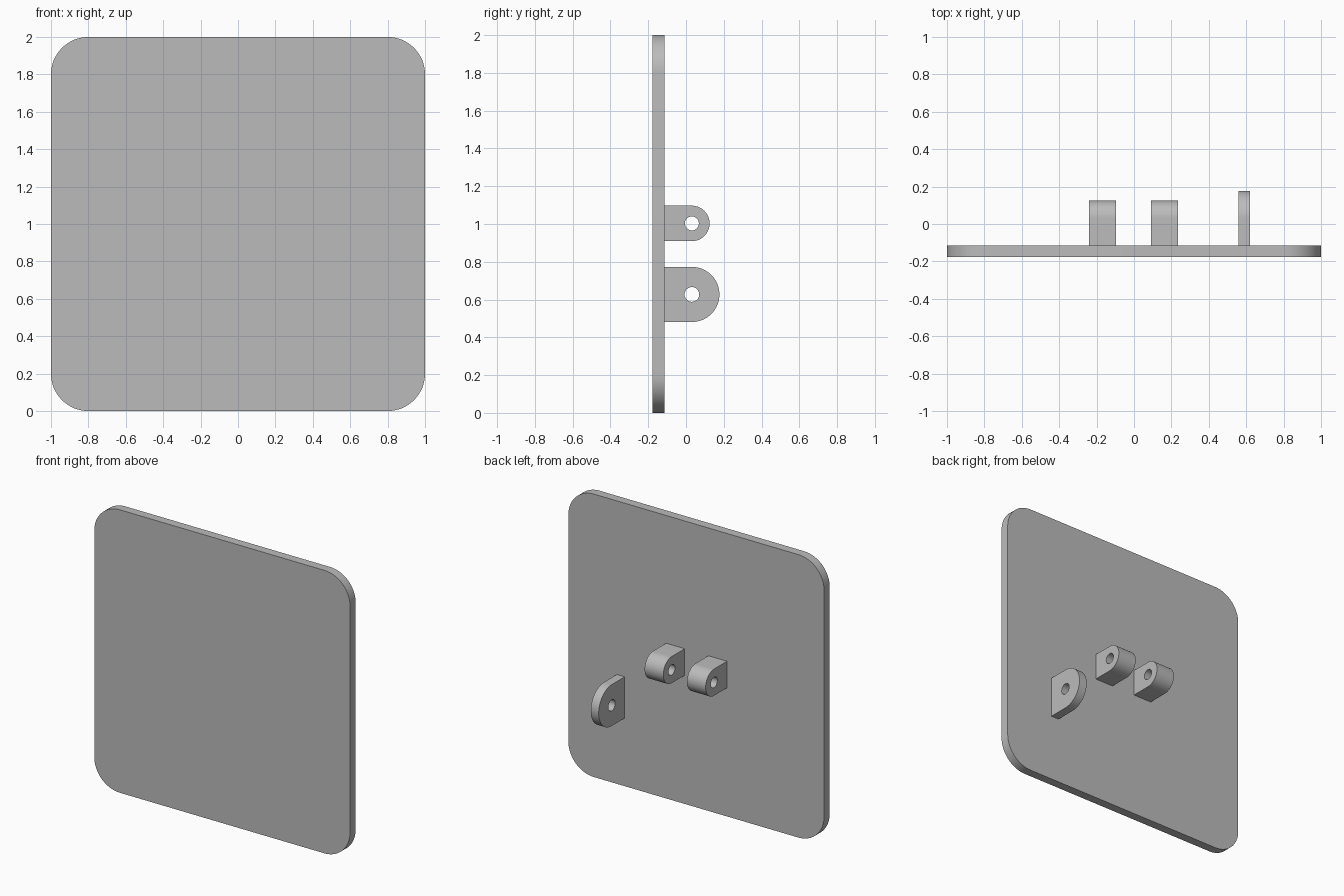
import bpy
import bmesh
from math import cos, sin, pi, radians
from mathutils import Vector

cube = bpy.data.objects.get("Cube")
if cube:
    bpy.data.objects.remove(cube, do_unlink=True)

grey = bpy.data.materials.new("plain grey")
grey.use_nodes = True
grey.diffuse_color = (0.5, 0.5, 0.5, 1)
grey.node_tree.nodes["Principled BSDF"].inputs["Base Color"].default_value = (0.5, 0.5, 0.5, 1)

PLATE_BACK = -0.114
PIVOT_Y = 0.031


def arc(u, v, radius, start, end, steps):
    """Points along an arc, angles in quarter turns."""
    angles = [(start + (end - start) * i / steps) * pi / 2 for i in range(steps + 1)]
    return [(u + radius * cos(a), v + radius * sin(a)) for a in angles]


def slab(name, loops, to_space, normal, thickness):
    """Fill flat outlines (holes included) and thicken them about their plane."""
    bm = bmesh.new()
    for loop in loops:
        verts = [bm.verts.new(to_space(u, v)) for u, v in loop]
        for i, vert in enumerate(verts):
            bm.edges.new((verts[i - 1], vert))
    bmesh.ops.triangle_fill(bm, use_beauty=True, edges=bm.edges[:], normal=Vector(normal))
    bmesh.ops.recalc_face_normals(bm, faces=bm.faces[:])
    mesh = bpy.data.meshes.new(name)
    bm.to_mesh(mesh)
    bm.free()
    mesh.materials.append(grey)
    obj = bpy.data.objects.new(name, mesh)
    bpy.context.collection.objects.link(obj)
    bpy.ops.object.select_all(action='DESELECT')
    obj.select_set(True)
    bpy.context.view_layer.objects.active = obj
    solid = obj.modifiers.new("thickness", 'SOLIDIFY')
    solid.thickness = thickness
    solid.offset = 0
    bpy.ops.object.modifier_apply(modifier=solid.name)
    bpy.ops.object.shade_smooth_by_angle(angle=radians(30))
    return obj


# Rounded square panel
outline = []
for k, (su, sv) in enumerate([(1, 1), (-1, 1), (-1, -1), (1, -1)]):
    outline += arc(0.8 * su, 1 + 0.8 * sv, 0.2, k, k + 1, 16)
panel_depth = 0.063
slab("panel", [outline], lambda u, v: (u, PLATE_BACK - panel_depth / 2, v),
     (0, 1, 0), panel_depth)


# Round-ended lugs with a pin hole, standing on the back of the panel
def lug(name, x, width, z, radius, hole):
    body = [(PLATE_BACK, z - radius)] + arc(PIVOT_Y, z, radius, -1, 1, 32)
    body.append((PLATE_BACK, z + radius))
    pin_hole = arc(PIVOT_Y, z, hole, 0, 4, 32)[:-1]
    slab(name, [body, pin_hole], lambda u, v: (x, u, v), (1, 0, 0), width)


lug("right_hinge_lug", -0.168, 0.146, 1.003, 0.094, 0.037)
lug("left_hinge_lug", 0.163, 0.146, 1.003, 0.094, 0.037)
lug("side_lug", 0.59, 0.062, 0.627, 0.146, 0.039)
